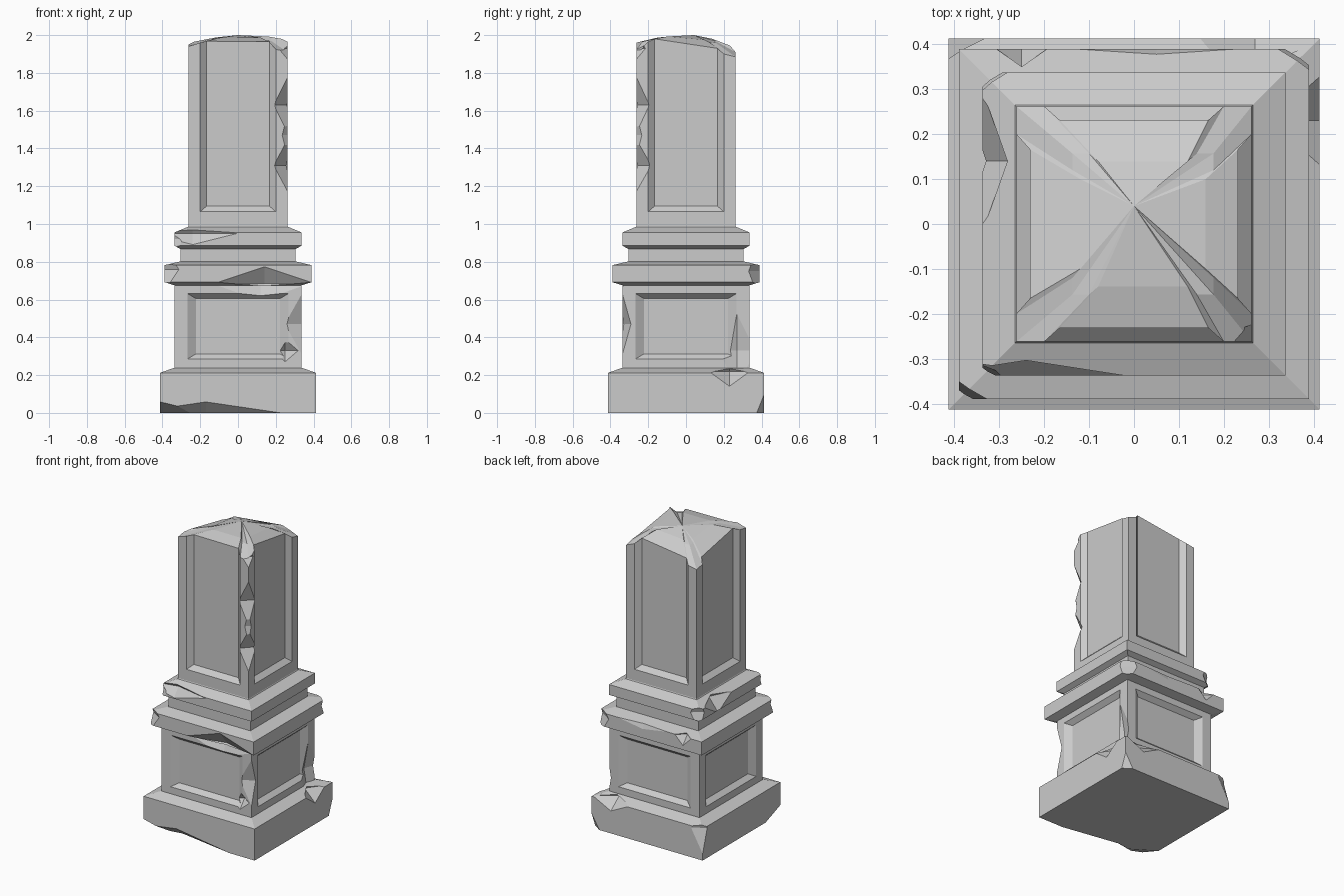
import bpy, bmesh
from mathutils import Matrix, Vector

if "Cube" in bpy.data.objects:
    bpy.data.objects.remove(bpy.data.objects["Cube"])


def ring(h, z, w=None, depth=0.0, bevel=0.0):
    """Square outline of half-size h; with w, each side carries a panel recess."""
    side = [(-h, -h)]
    if w:
        side += [(-w, -h), (-w + bevel, -h + depth), (w - bevel, -h + depth), (w, -h)]
    pts = []
    for k in range(4):
        c, s = ((1, 0), (0, 1), (-1, 0), (0, -1))[k]
        pts += [Vector((x * c - y * s, x * s + y * c, z)) for x, y in side]
    return pts


def loft(name, rings, peak=None):
    bm = bmesh.new()
    vs = [[bm.verts.new(p) for p in r] for r in rings]
    n = len(vs[0])
    for a, b in zip(vs, vs[1:]):
        for i in range(n):
            j = (i + 1) % n
            bm.faces.new((a[i], a[j], b[j], b[i]))
    bm.faces.new(vs[0][::-1])
    if peak:
        c = bm.verts.new(peak)
        for i in range(n):
            bm.faces.new((vs[-1][i], vs[-1][(i + 1) % n], c))
    else:
        bm.faces.new(vs[-1])
    bmesh.ops.remove_doubles(bm, verts=bm.verts, dist=1e-5)
    bmesh.ops.recalc_face_normals(bm, faces=bm.faces)
    me = bpy.data.meshes.new(name)
    bm.to_mesh(me)
    bm.free()
    ob = bpy.data.objects.new(name, me)
    bpy.context.collection.objects.link(ob)
    return ob


def chip(ob, centre, radii):
    """Break a piece off with an eight-sided wedge centred on an edge or corner."""
    bm = bmesh.new()
    for axis in range(3):
        for s in (-1, 1):
            p = Vector(centre)
            p[axis] += s * radii[axis]
            bm.verts.new(p)
    bmesh.ops.convex_hull(bm, input=bm.verts)
    bmesh.ops.recalc_face_normals(bm, faces=bm.faces)
    me = bpy.data.meshes.new("chip_cutter")
    bm.to_mesh(me)
    bm.free()
    cut = bpy.data.objects.new("chip_cutter", me)
    cut.hide_render = True
    bpy.context.collection.objects.link(cut)
    mod = ob.modifiers.new("chip", 'BOOLEAN')
    mod.operation, mod.solver, mod.object = 'DIFFERENCE', 'EXACT', cut
    dg = bpy.context.evaluated_depsgraph_get()
    new = bpy.data.meshes.new_from_object(ob.evaluated_get(dg))
    ob.modifiers.clear()
    ob.data = new
    bpy.data.objects.remove(cut)


# Plinth with sloped top
base = loft("base", [ring(.413, 0), ring(.413, .212), ring(.34, .238)])
for c, r in [((-.17, -.414, -.001), (.41, .07, .06)),
             ((-.414, -.414, -.001), (.25, .16, .06)),
             ((.414, .23, .22), (.08, .11, .08)),
             ((-.414, .414, .2), (.09, .05, .16)),
             ((.27, .414, .22), (.14, .09, .07)),
             ((.414, .414, .0), (.06, .04, .1))]:
    chip(base, c, r)

# Lower block with four recessed panels
P = dict(w=.268, bevel=.045)
die = loft("lower_block", [
    ring(.335, .236, **P), ring(.335, .285, w=.268), ring(.335, .312, depth=.03, **P),
    ring(.335, .605, depth=.03, **P), ring(.335, .632, w=.268), ring(.335, .69, **P)])
for c, r in [((.336, -.336, .47), (.09, .045, .16)),
             ((.25, -.336, .33), (.07, .05, .06)),
             ((.336, .27, .33), (.035, .1, .2)),
             ((.12, -.336, .68), (.25, .04, .09))]:
    chip(die, c, r)

# Cornice, neck and upper moulding
cornice = loft("cornice", [ring(.335, .675), ring(.39, .692), ring(.39, .782), ring(.305, .802)])
for c, r in [((.14, -.391, .685), (.27, .07, .09)),
             ((-.391, -.391, .76), (.08, .05, .12)),
             ((.391, .391, .75), (.09, .06, .16)),
             ((.05, .391, .79), (.25, .015, .04)),
             ((-.25, .391, .78), (.06, .05, .06))]:
    chip(cornice, c, r)

loft("neck", [ring(.305, .795), ring(.305, .885)])

moulding = loft("upper_moulding", [ring(.305, .868), ring(.337, .885), ring(.337, .955), ring(.265, .985), ring(.262, .99)])
for c, r in [((-.338, .14, .96), (.07, .15, .09)),
             ((-.338, .338, .93), (.07, .05, .13)),
             ((-.24, -.338, .95), (.24, .05, .06)),
             ((-.338, -.338, .92), (.05, .03, .09))]:
    chip(moulding, c, r)

# Shaft with tall open-topped panels and a broken crown
S = dict(w=.2, bevel=.034)
crown = ring(.262, 0, depth=.03, **S)
heights = [1.94, 1.96, 1.968, 1.965, 1.925,   # front
           1.91, 1.965, 1.98, 1.93, 1.90,     # right
           1.885, 1.91, 1.945, 1.90, 1.87,    # back
           1.86, 1.87, 1.90, 1.965, 1.95]     # left
for p, z in zip(crown, heights):
    p.z = z
mid = [Vector((p.x * .6 + .02, p.y * .6, 1.975 + (p.z - 1.93) * .35)) for p in crown]
shaft = loft("shaft", [ring(.262, .98, **S), ring(.262, 1.065, w=.2),
                       ring(.262, 1.095, depth=.03, **S), crown, mid], peak=(0, .04, 2.0))
for c, r in [((.263, -.263, 1.63), (.075, .07, .15)),
             ((.263, -.263, 1.31), (.075, .08, .14)),
             ((.263, -.263, 1.47), (.03, .03, .12)),
             ((.263, -.263, 1.93), (.05, .05, .06))]:
    chip(shaft, c, r)
